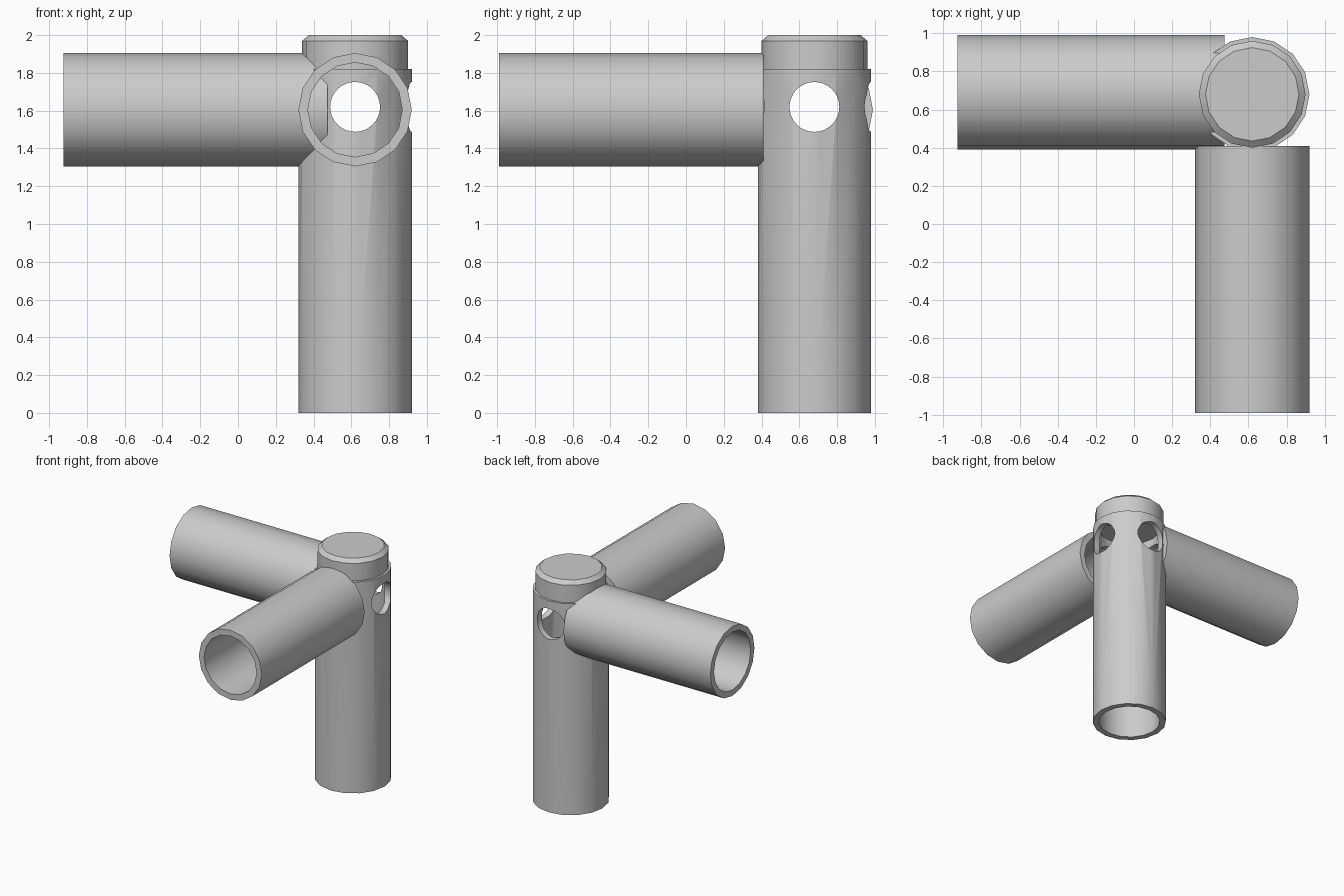
import bpy, bmesh, math
from mathutils import Matrix, Vector

if "Cube" in bpy.data.objects:
    bpy.data.objects.remove(bpy.data.objects["Cube"])

CX, CY = 0.62, 0.68          # axis of the upright
RO, RI = 0.30, 0.25          # tube outer and inner radius
Z_ARM, Z_HOLE = 1.605, 1.62


def lathe(name, profile, origin, axis='Z', sides=16, closed=False):
    """Revolve (radius, height) points; closed profiles make tubes, open ones are capped."""
    bm = bmesh.new()
    rings = []
    for r, h in profile:
        rings.append([bm.verts.new((r * math.cos(2 * math.pi * i / sides),
                                    r * math.sin(2 * math.pi * i / sides), h))
                      for i in range(sides)])
    pairs = list(zip(rings, rings[1:]))
    if closed:
        pairs.append((rings[-1], rings[0]))
    else:
        bm.faces.new(rings[0])
        bm.faces.new(rings[-1])
    for a, b in pairs:
        for i in range(sides):
            j = (i + 1) % sides
            bm.faces.new((a[i], a[j], b[j], b[i]))
    turn = {'Z': Matrix(),
            'X': Matrix.Rotation(math.pi / 2, 4, 'Y'),
            'Y': Matrix.Rotation(-math.pi / 2, 4, 'X')}[axis]
    bmesh.ops.transform(bm, matrix=Matrix.Translation(Vector(origin)) @ turn, verts=bm.verts)
    bmesh.ops.recalc_face_normals(bm, faces=bm.faces)
    mesh = bpy.data.meshes.new(name)
    bm.to_mesh(mesh)
    bm.free()
    ob = bpy.data.objects.new(name, mesh)
    bpy.context.collection.objects.link(ob)
    return ob


def activate(ob):
    bpy.ops.object.select_all(action='DESELECT')
    ob.select_set(True)
    bpy.context.view_layer.objects.active = ob


def tube(name, length, origin, axis):
    profile = [(RO, 0), (RO, length), (RI, length), (RI, 0)]
    return lathe(name, profile, origin, axis, closed=True)


# three tubes: the upright and two horizontal arms
upright = tube("upright_tube", 1.82, (CX, CY, 0), 'Z')
left_arm = tube("left_arm_tube", 1.40, (-0.925, 0.69, Z_ARM), 'X')
front_arm = tube("front_arm_tube", 1.40, (CX, -0.99, Z_ARM), 'Y')

# chamfered end cap on the upright
cap = lathe("end_cap", [(0.28, 1.82), (0.28, 1.97), (0.245, 2.0)], (CX, CY, 0))

# round bolt holes right through the upright, both ways
for axis, start in (('X', (CX - 0.5, CY, Z_HOLE)), ('Y', (CX, CY - 0.5, Z_HOLE))):
    cutter = lathe("hole_cutter_" + axis.lower(), [(0.132, 0), (0.132, 1.0)], start, axis, sides=32)
    cutter.hide_render = True
    mod = upright.modifiers.new("bolt_hole", 'BOOLEAN')
    mod.operation = 'DIFFERENCE'
    mod.solver = 'EXACT'
    mod.object = cutter
    activate(upright)
    bpy.ops.object.modifier_apply(modifier=mod.name)
    bpy.data.objects.remove(cutter)

for ob in (upright, left_arm, front_arm, cap):
    activate(ob)
    bpy.ops.object.shade_smooth_by_angle(angle=math.radians(30))
